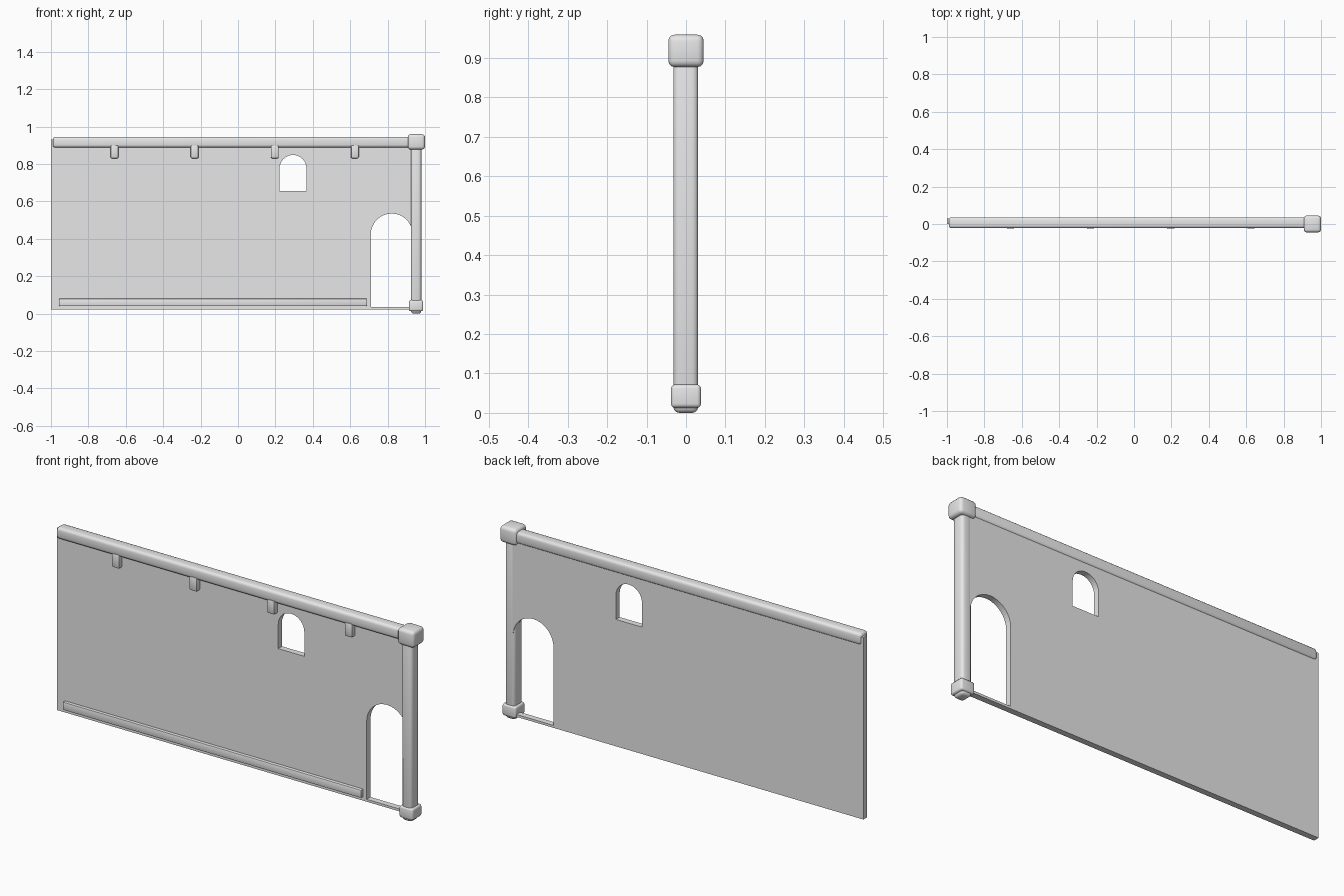
import bpy
import bmesh
from math import pi, cos, sin, radians
from mathutils import Vector

cube = bpy.data.objects.get("Cube")
if cube:
    bpy.data.objects.remove(cube, do_unlink=True)

# Single plain grey for every part
GREY = (0.8, 0.8, 0.8, 1.0)
grey = bpy.data.materials.new("light_grey")
grey.use_nodes = True
grey.diffuse_color = GREY
grey.node_tree.nodes["Principled BSDF"].inputs["Base Color"].default_value = GREY


def smooth(obj):
    bpy.ops.object.select_all(action='DESELECT')
    obj.select_set(True)
    bpy.context.view_layer.objects.active = obj
    bpy.ops.object.shade_smooth_by_angle(angle=radians(35))


def add_object(name, mesh):
    mesh.materials.clear()
    mesh.materials.append(grey)
    obj = bpy.data.objects.new(name, mesh)
    bpy.context.collection.objects.link(obj)
    smooth(obj)
    return obj


def rounded_box(name, low, high, bevel, segments=3):
    """Box between two corners with rounded edges."""
    low, high = Vector(low), Vector(high)
    bm = bmesh.new()
    bmesh.ops.create_cube(bm, size=1)
    bmesh.ops.scale(bm, vec=high - low, verts=bm.verts)
    bmesh.ops.translate(bm, vec=(low + high) / 2, verts=bm.verts)
    bmesh.ops.bevel(bm, geom=bm.edges[:], offset=bevel, segments=segments,
                    profile=0.5, affect='EDGES', clamp_overlap=True)
    mesh = bpy.data.meshes.new(name)
    bm.to_mesh(mesh)
    bm.free()
    return add_object(name, mesh)


def arch(x0, x1, z0, top, steps=16):
    """Outline of a round-headed opening."""
    r, mid = (x1 - x0) / 2, (x0 + x1) / 2
    head = [(mid + r * cos(pi * i / steps), top - r + r * sin(pi * i / steps))
            for i in range(steps + 1)]
    return [(x0, z0), (x1, z0)] + head


def wall_panel(name, outlines, front, back):
    """Flat panel from an outer outline and its openings."""
    curve = bpy.data.curves.new(name, 'CURVE')
    curve.dimensions = '2D'
    curve.fill_mode = 'BOTH'
    curve.extrude = (back - front) / 2
    for outline in outlines:
        spline = curve.splines.new('POLY')
        spline.points.add(len(outline) - 1)
        for point, (x, z) in zip(spline.points, outline):
            point.co = (x, z, 0, 1)
        spline.use_cyclic_u = True
    temp = bpy.data.objects.new(name + "_outline", curve)
    bpy.context.collection.objects.link(temp)
    mesh = bpy.data.meshes.new_from_object(
        temp.evaluated_get(bpy.context.evaluated_depsgraph_get()))
    bpy.data.objects.remove(temp, do_unlink=True)
    bpy.data.curves.remove(curve)
    # Stand the panel upright and join its faces to its rims
    bm = bmesh.new()
    bm.from_mesh(mesh)
    for v in bm.verts:
        x, z, d = v.co
        v.co = (x, (front + back) / 2 - d, z)
    bmesh.ops.remove_doubles(bm, verts=bm.verts, dist=0.0001)
    bmesh.ops.recalc_face_normals(bm, faces=bm.faces)
    bm.to_mesh(mesh)
    bm.free()
    mesh.name = name
    return add_object(name, mesh)


# Wall with a small window and a tall doorway
border = [(-1, 0.022), (0.953, 0.022), (0.953, 0.93), (-1, 0.93)]
window = arch(0.222, 0.366, 0.655, 0.848)
doorway = arch(0.71, 0.934, 0.034, 0.535)
wall_panel("wall", [border, window, doorway], 0.0, 0.03)

# Rail along the top and skirting board along the bottom
rounded_box("top_rail", (-0.99, -0.022, 0.888), (0.95, 0.036, 0.945), 0.014)
rounded_box("skirting_board", (-0.957, -0.016, 0.04), (0.69, 0.01, 0.08), 0.004, 2)

# Small brackets under the rail
for i in range(4):
    x = -0.66 + 0.4283 * i
    rounded_box(f"bracket_{i + 1}", (x - 0.021, -0.025, 0.83),
                (x + 0.021, 0.01, 0.9), 0.007, 2)

# Corner post with its cap and base block
rounded_box("corner_post", (0.924, -0.032, 0), (0.98, 0.031, 0.93), 0.015)
rounded_box("post_cap", (0.908, -0.045, 0.877), (1, 0.045, 0.959), 0.016)
rounded_box("post_base", (0.914, -0.038, 0.013), (0.99, 0.038, 0.072), 0.01)
